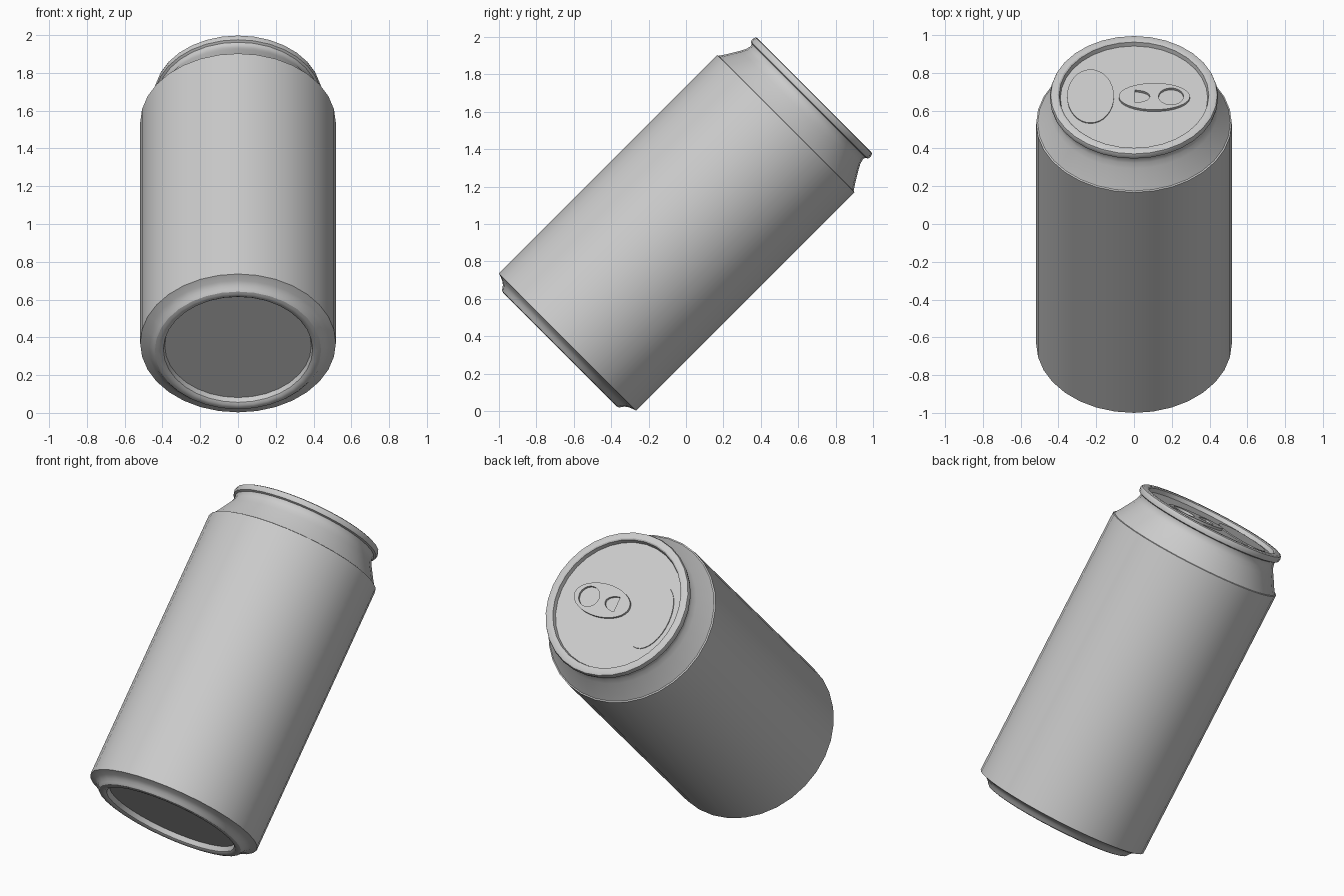
import bpy, bmesh, math
from mathutils import Matrix

if "Cube" in bpy.data.objects:
    bpy.data.objects.remove(bpy.data.objects["Cube"])

SEG = 32
# The can leans 45 degrees: local z is the can axis, offset from the origin
TILT = Matrix.Rotation(math.radians(-45), 4, 'X') @ Matrix.Translation((0, -0.709, 0))

metal = bpy.data.materials.new("bare aluminium")
metal.diffuse_color = (0.6, 0.6, 0.6, 1)
metal.use_nodes = True
metal.node_tree.nodes["Principled BSDF"].inputs["Base Color"].default_value = metal.diffuse_color


def finish(ob):
    ob.data.materials.append(metal)
    bpy.ops.object.select_all(action='DESELECT')
    ob.select_set(True)
    bpy.context.view_layer.objects.active = ob
    bpy.ops.object.shade_smooth_by_angle(angle=math.radians(32))
    ob.matrix_world = TILT


def lathe(name, profile, cap_start=False, cap_end=False):
    """Revolve (radius, height) points, listed bottom to top along the outside."""
    bm = bmesh.new()
    rings = [[bm.verts.new((r * math.cos(2 * math.pi * i / SEG),
                            r * math.sin(2 * math.pi * i / SEG), z))
              for i in range(SEG)] for r, z in profile]
    for a, b in zip(rings, rings[1:]):
        for i in range(SEG):
            j = (i + 1) % SEG
            bm.faces.new((a[i], a[j], b[j], b[i]))
    if cap_start:
        bm.faces.new(rings[0][::-1])
    if cap_end:
        bm.faces.new(rings[-1])
    me = bpy.data.meshes.new(name)
    bm.to_mesh(me)
    bm.free()
    ob = bpy.data.objects.new(name, me)
    bpy.context.collection.objects.link(ob)
    finish(ob)


def arc(cx, cy, rx, ry, start=0, end=360, n=32):
    """Points of an ellipse, or of part of one."""
    full = end - start == 360
    steps = n if full else n + 1
    return [(cx + rx * math.cos(math.radians(start + (end - start) * i / n)),
             cy + ry * math.sin(math.radians(start + (end - start) * i / n)))
            for i in range(steps)]


def plate(name, outlines, z, thick):
    """Flat plate from a closed outline; further outlines become holes."""
    cu = bpy.data.curves.new(name, 'CURVE')
    cu.dimensions = '2D'
    cu.fill_mode = 'BOTH'
    cu.extrude = thick / 2
    for pts in outlines:
        sp = cu.splines.new('POLY')
        sp.points.add(len(pts) - 1)
        for p, (x, y) in zip(sp.points, pts):
            p.co = (x, y, z + thick / 2, 1)
        sp.use_cyclic_u = True
    ob = bpy.data.objects.new(name, cu)
    bpy.context.collection.objects.link(ob)
    bpy.ops.object.select_all(action='DESELECT')
    ob.select_set(True)
    bpy.context.view_layer.objects.active = ob
    bpy.ops.object.convert(target='MESH')
    ob = bpy.context.view_layer.objects.active
    # put the plate at its height whatever the curve fill did with it
    low = min(v.co.z for v in ob.data.vertices)
    for v in ob.data.vertices:
        v.co.z += z - low
    finish(ob)


LID = 1.651

# Whole shell: recessed base, foot ring, wall, neck, rolled rim, recessed lid
lathe("can_body", [
    (0.388, -0.206), (0.395, -0.235), (0.408, -0.244), (0.425, -0.245),
    (0.440, -0.241), (0.450, -0.230), (0.460, -0.215), (0.482, -0.200),
    (0.518, -0.187), (0.518, 1.464), (0.510, 1.467),
    (0.488, 1.500), (0.466, 1.537), (0.446, 1.570), (0.432, 1.597),
    (0.426, 1.622), (0.430, 1.636), (0.443, 1.642), (0.446, 1.660),
    (0.441, 1.675), (0.430, 1.680), (0.404, 1.680), (0.396, 1.675),
    (0.390, LID)], cap_start=True, cap_end=True)

# Raised mouth panel
plate("mouth_panel", [arc(-0.23, 0.01, 0.124, 0.200)], LID, 0.006)

# Pull tab with a finger hole and a half-round rivet slot
plate("pull_tab", [
    arc(0.108, 0, 0.188, 0.100),
    arc(0.196, 0, 0.066, 0.062),
    arc(0.004, 0, 0.080, 0.046, -90, 90, 16)], LID, 0.014)
